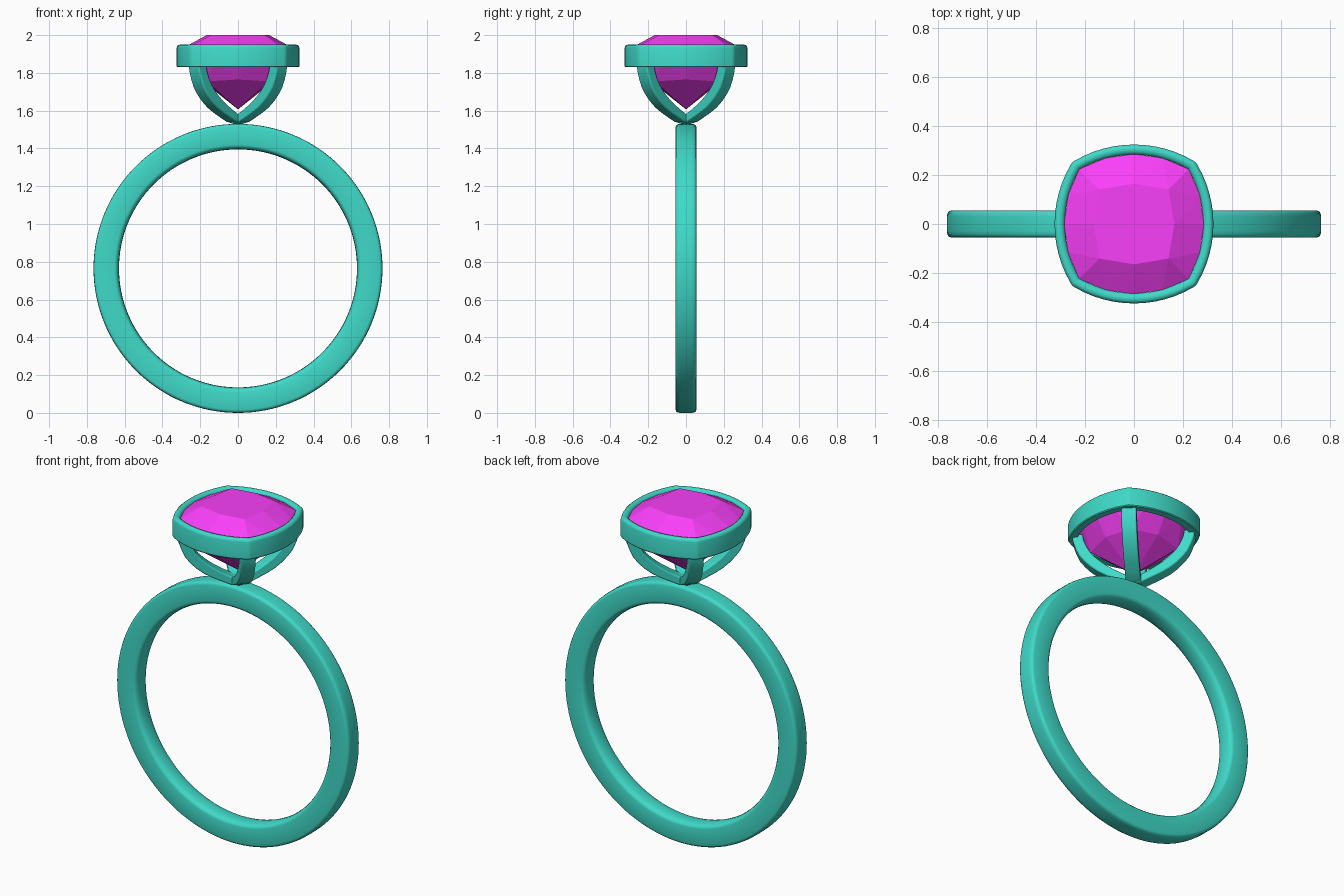
import bpy, bmesh, math
from math import sin, cos, pi, radians

if "Cube" in bpy.data.objects:
    bpy.data.objects.remove(bpy.data.objects["Cube"])


def material(name, color):
    m = bpy.data.materials.new(name)
    m.diffuse_color = color
    m.use_nodes = True
    m.node_tree.nodes["Principled BSDF"].inputs["Base Color"].default_value = m.diffuse_color
    return m


METAL = material("teal_metal", (0.05, 0.70, 0.58, 1))
GEM = material("magenta_gem", (0.95, 0.05, 0.95, 1))


def finish(bm, name, mat, smooth=True, bevel=0):
    bmesh.ops.recalc_face_normals(bm, faces=bm.faces[:])
    me = bpy.data.meshes.new(name)
    bm.to_mesh(me)
    bm.free()
    ob = bpy.data.objects.new(name, me)
    bpy.context.collection.objects.link(ob)
    me.materials.append(mat)
    if bevel:
        b = ob.modifiers.new("bevel", 'BEVEL')
        b.width, b.segments, b.limit_method = bevel, 3, 'ANGLE'
        b.angle_limit = radians(40)
    if smooth:
        bpy.context.view_layer.objects.active = ob
        ob.select_set(True)
        bpy.ops.object.shade_smooth_by_angle(angle=radians(35))
        ob.select_set(False)
    return ob


def loft(rings, name, mat):
    """Skin a closed series of closed rings."""
    bm = bmesh.new()
    vs = [[bm.verts.new(p) for p in r] for r in rings]
    n, m = len(vs), len(vs[0])
    for i in range(n):
        a, b = vs[i], vs[(i + 1) % n]
        for j in range(m):
            k = (j + 1) % m
            bm.faces.new((a[j], a[k], b[k], b[j]))
    return finish(bm, name, mat)


def cushion(d, z, side=12, corner=6):
    """Four bulged sides, offset outward by d so corners are rounded."""
    R, c = 0.433, 0.22
    half = math.asin(c / R)
    cx = 0.28 - R
    quarter = []
    for i in range(side + 1):
        t = -half + 2 * half * i / side
        quarter.append((cx + (R + d) * cos(t), (R + d) * sin(t)))
    for i in range(1, corner):
        t = half + (pi / 2 - 2 * half) * i / corner
        quarter.append((c + d * cos(t), c + d * sin(t)))
    pts = []
    for q in range(4):
        s, k = sin(q * pi / 2), cos(q * pi / 2)
        pts += [(x * k - y * s, x * s + y * k, z) for x, y in quarter]
    return pts


# Band: rounded section with a slightly domed inside
half_section = [(0.630, 0.0), (0.632, 0.025), (0.637, 0.043), (0.645, 0.052),
                (0.655, 0.055), (0.748, 0.055), (0.757, 0.052),
                (0.763, 0.044), (0.765, 0.03), (0.765, 0.0)]
section = half_section + [(r, -y) for r, y in half_section[-2:0:-1]]
CZ = 0.765
loft([[(r * cos(a), y, CZ + r * sin(a)) for r, y in section]
      for a in [2 * pi * i / 128 for i in range(128)]], "band", METAL)

# Bezel: wall with rounded rim following the cushion outline
wall = [(0.003, 1.83), (0.041, 1.83), (0.045, 1.835), (0.045, 1.932),
        (0.042, 1.942), (0.035, 1.948), (0.025, 1.95), (0.014, 1.947),
        (0.006, 1.94), (0.003, 1.93)]
loft([cushion(d, z) for d, z in wall], "bezel", METAL)

# Basket: two crossed straps running corner to corner under the stone
outer = [(0.333, 1.85), (0.328, 1.81), (0.314, 1.765), (0.294, 1.72),
         (0.268, 1.685), (0.235, 1.65), (0.195, 1.617), (0.148, 1.589),
         (0.1, 1.565), (0.05, 1.541), (0.0, 1.53)]
inner = [(0.275, 1.85), (0.268, 1.81), (0.252, 1.77), (0.232, 1.735),
         (0.207, 1.705), (0.178, 1.677), (0.145, 1.65), (0.108, 1.625),
         (0.072, 1.603), (0.036, 1.583), (0.0, 1.573)]


def strap(name, angle, w=0.041):
    o = outer + [(-r, z) for r, z in outer[-2::-1]]
    n = inner + [(-r, z) for r, z in inner[-2::-1]]
    s, k = sin(angle), cos(angle)
    bm = bmesh.new()
    rows = []
    for (ro, zo), (ri, zi) in zip(o, n):
        rows.append([bm.verts.new((r * k - t * s, r * s + t * k, z))
                     for r, t, z in ((ro, -w, zo), (ro, w, zo),
                                     (ri, w, zi), (ri, -w, zi))])
    for a, b in zip(rows, rows[1:]):
        for j in range(4):
            bm.faces.new((a[j], a[(j + 1) % 4], b[(j + 1) % 4], b[j]))
    bm.faces.new(rows[0])
    bm.faces.new(rows[-1][::-1])
    finish(bm, name, METAL, bevel=0.008)


strap("basket_strap_a", pi / 4)
strap("basket_strap_b", 3 * pi / 4)


# Stone: convex hull of table, girdle, pavilion break and culet
def octagon(r_axis, r_diag, z_axis, z_diag):
    return [((r_diag if i % 2 else r_axis) * cos(i * pi / 4),
             (r_diag if i % 2 else r_axis) * sin(i * pi / 4),
             z_diag if i % 2 else z_axis) for i in range(8)]


points = octagon(0.165, 0.2, 2.0, 2.0)
points += cushion(0.006, 1.935, 4, 2) + cushion(0.006, 1.905, 4, 2)
points += octagon(0.2, 0.235, 1.765, 1.755) + [(0, 0, 1.607)]
bm = bmesh.new()
for p in points:
    bm.verts.new(p)
hull = bmesh.ops.convex_hull(bm, input=bm.verts[:])
bmesh.ops.delete(bm, geom=[v for v in bm.verts if not v.link_faces],
                 context='VERTS')
finish(bm, "stone", GEM, smooth=False)
